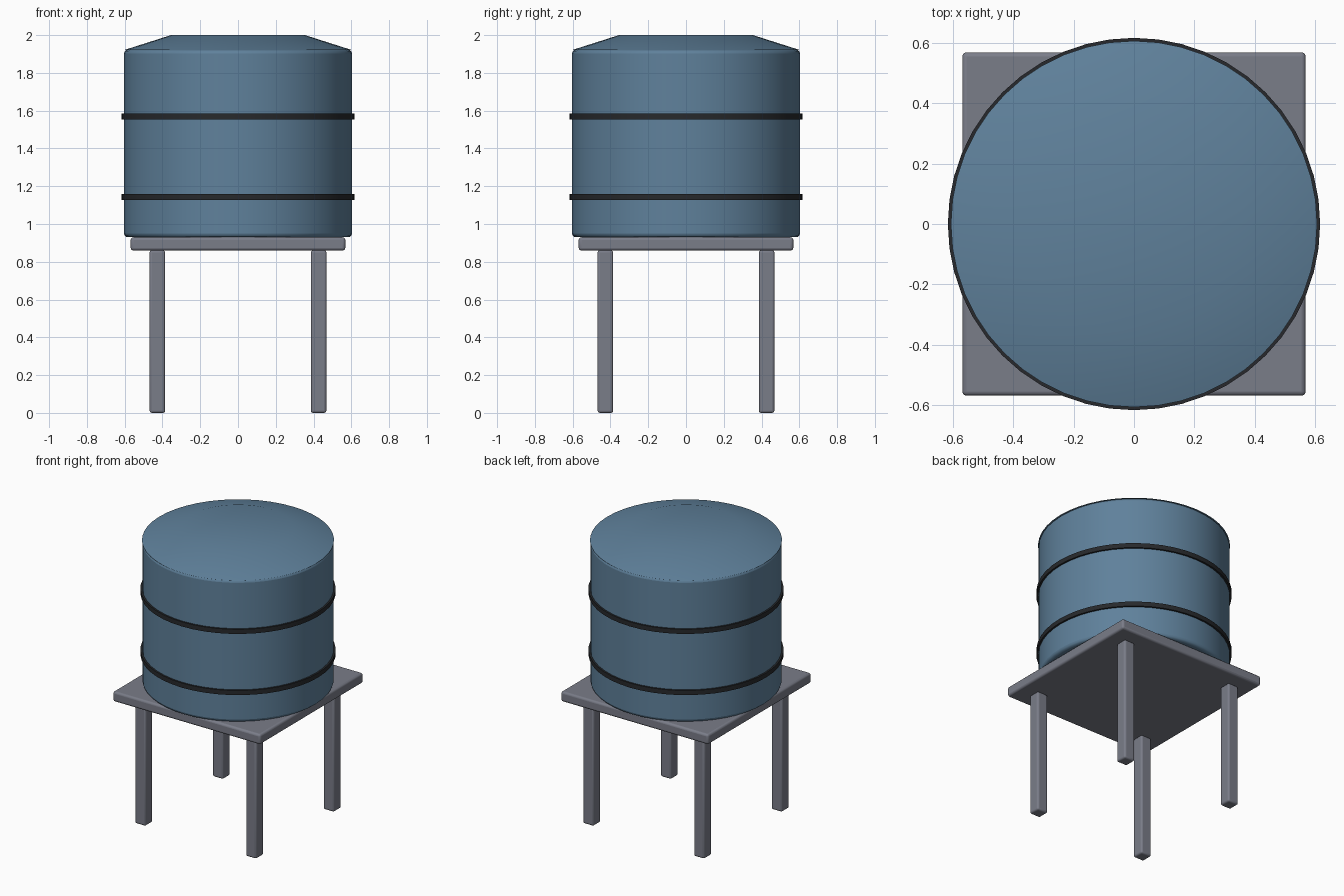
import bpy
import bmesh
import math

old = bpy.data.objects.get("Cube")
if old:
    bpy.data.objects.remove(old, do_unlink=True)

SIDES = 48


def material(name, rgb):
    m = bpy.data.materials.new(name)
    m.use_nodes = True
    m.diffuse_color = (*rgb, 1)
    m.node_tree.nodes["Principled BSDF"].inputs["Base Color"].default_value = (*rgb, 1)
    return m


blue = material("tank blue", (0.115, 0.22, 0.33))
grey = material("stand grey", (0.195, 0.205, 0.25))
black = material("band black", (0.02, 0.022, 0.025))


def finish(obj, name, mat, bevel=0):
    """Name, colour, bevel and smooth the object."""
    obj.name = obj.data.name = name
    obj.data.materials.append(mat)
    if bevel:
        mod = obj.modifiers.new("Soft edges", "BEVEL")
        mod.width = bevel
        mod.segments = 3
        mod.limit_method = "ANGLE"
    bpy.ops.object.select_all(action="DESELECT")
    obj.select_set(True)
    bpy.context.view_layer.objects.active = obj
    bpy.ops.object.shade_smooth_by_angle(angle=math.radians(35))
    return obj


def box(name, x, y, bottom, top, width, mat, bevel):
    bpy.ops.mesh.primitive_cube_add(size=1, location=(x, y, (bottom + top) / 2))
    obj = bpy.context.object
    obj.scale = (width, width, top - bottom)
    bpy.ops.object.transform_apply(location=False, rotation=False, scale=True)
    return finish(obj, name, mat, bevel)


def drum(name, r_bottom, r_top, bottom, top, mat, bevel=0):
    bpy.ops.mesh.primitive_cone_add(vertices=SIDES, radius1=r_bottom, radius2=r_top,
                                    depth=top - bottom, location=(0, 0, (bottom + top) / 2))
    return finish(bpy.context.object, name, mat, bevel)


def band(name, z, inner, outer, height):
    """Flat hoop spun from a rectangular section."""
    bm = bmesh.new()
    h = height / 2
    section = [bm.verts.new(p) for p in
               ((inner, 0, -h), (outer, 0, -h), (outer, 0, h), (inner, 0, h))]
    edges = [bm.edges.new((section[i], section[(i + 1) % 4])) for i in range(4)]
    bmesh.ops.spin(bm, geom=section + edges, cent=(0, 0, 0), axis=(0, 0, 1),
                   angle=math.tau, steps=SIDES)
    bmesh.ops.remove_doubles(bm, verts=bm.verts, dist=0.0005)
    bmesh.ops.recalc_face_normals(bm, faces=bm.faces)
    mesh = bpy.data.meshes.new(name)
    bm.to_mesh(mesh)
    bm.free()
    obj = bpy.data.objects.new(name, mesh)
    obj.location.z = z
    bpy.context.collection.objects.link(obj)
    return finish(obj, name, black)


# Stand: four legs and a square platform
for side, x in (("left", 0.427), ("right", -0.427)):
    for end, y in (("front", -0.427), ("back", 0.427)):
        box(f"{end}_{side}_leg", x, y, 0, 0.86, 0.082, grey, 0.012)
box("platform", 0, 0, 0.86, 0.93, 1.136, grey, 0.014)

# Tank with a shallow tapered roof
drum("tank_body", 0.604, 0.604, 0.93, 1.922, blue, 0.02)
drum("tank_roof", 0.606, 0.355, 1.92, 2.0, blue)

# Hoops around the tank
band("lower_band", 1.142, 0.595, 0.616, 0.032)
band("upper_band", 1.568, 0.595, 0.616, 0.032)
